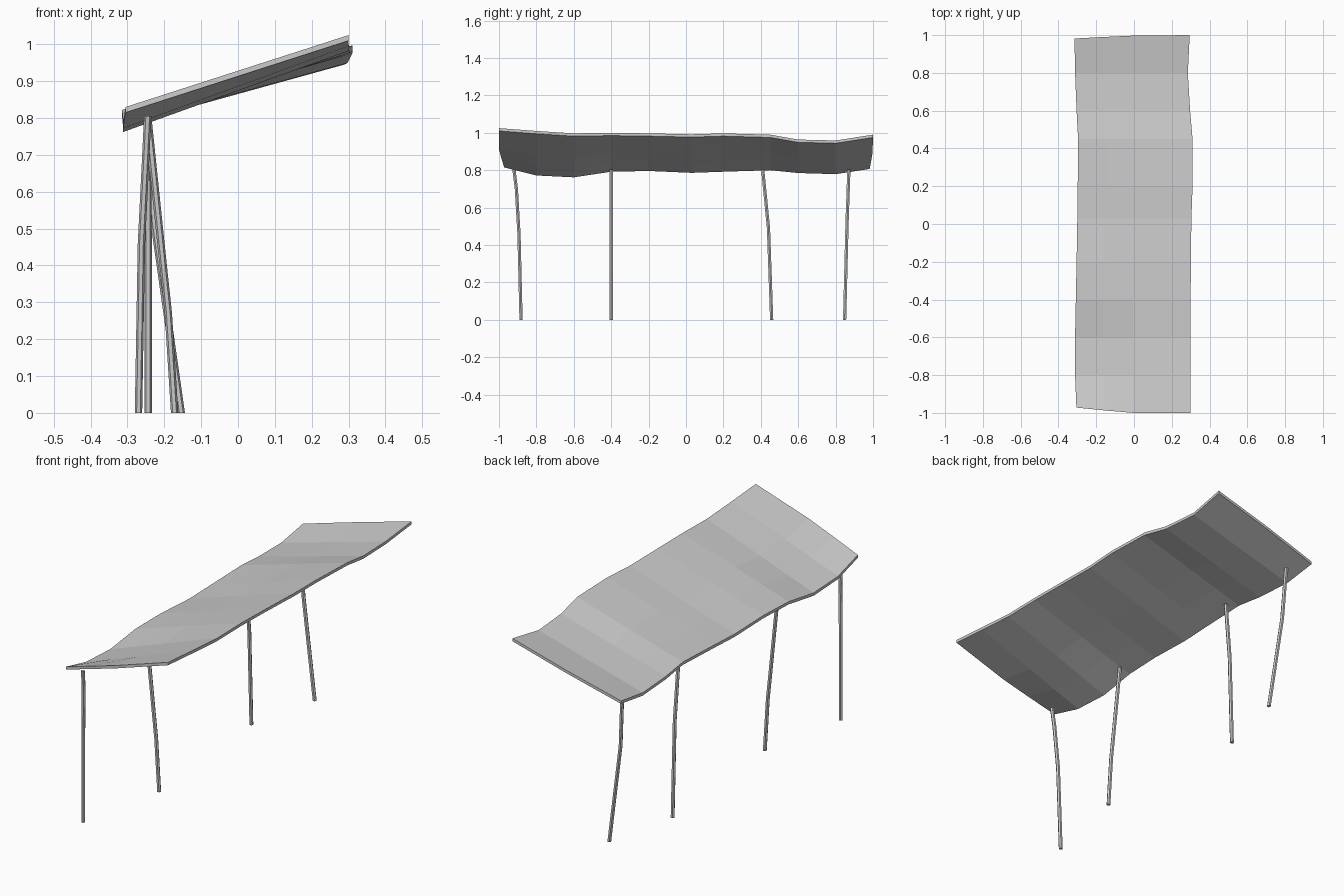
import bpy, bmesh, math
from mathutils import Vector

if "Cube" in bpy.data.objects:
    bpy.data.objects.remove(bpy.data.objects["Cube"])

THICK = 0.015


def make_object(name, bm):
    bmesh.ops.recalc_face_normals(bm, faces=bm.faces)
    mesh = bpy.data.meshes.new(name)
    bm.to_mesh(mesh)
    bm.free()
    obj = bpy.data.objects.new(name, mesh)
    bpy.context.collection.objects.link(obj)
    return obj


# Canopy stations along y: (y, low edge x, low underside z, high edge x, high top z)
stations = [
    (-1.00, -0.305, 0.815, 0.300, 1.025),
    (-0.80, -0.312, 0.772, 0.300, 1.010),
    (-0.60, -0.312, 0.762, 0.300, 0.997),
    (-0.40, -0.308, 0.792, 0.300, 1.000),
    (-0.20, -0.304, 0.796, 0.301, 0.997),
    (0.03, -0.300, 0.786, 0.304, 0.992),
    (0.20, -0.298, 0.792, 0.310, 0.997),
    (0.45, -0.296, 0.800, 0.310, 0.990),
    (0.60, -0.304, 0.785, 0.297, 0.964),
    (0.80, -0.312, 0.779, 0.285, 0.959),
    (1.00, -0.315, 0.807, 0.295, 0.990),
]
# Across the sheet: (fraction, inset of the front end, inset of the back end)
columns = [(0, 0.028, 0.018), (0.25, 0.013, 0.010), (0.5, 0, 0.003), (1, 0, 0)]

bm = bmesh.new()
top, bottom = [], []
for y, xl, zl, xh, zh in stations:
    row_t, row_b = [], []
    for u, front, back in columns:
        yy = y + front if y == -1 else y - back if y == 1 else y
        x = xl + (xh - xl) * u
        z = zl + THICK + (zh - zl - THICK) * u
        row_t.append(bm.verts.new((x, yy, z)))
        row_b.append(bm.verts.new((x, yy, z - THICK)))
    top.append(row_t)
    bottom.append(row_b)

# Upper and lower skins
for skin in (top, bottom):
    for a, b in zip(skin, skin[1:]):
        for k in range(len(columns) - 1):
            bm.faces.new((a[k], a[k + 1], b[k + 1], b[k]))
# Rim
loops = [[r[0] for r in s] + s[-1][1:] + [r[-1] for r in s[-2::-1]] + s[0][-2:0:-1]
         for s in (top, bottom)]
n = len(loops[0])
for i in range(n):
    j = (i + 1) % n
    bm.faces.new((loops[0][i], loops[0][j], loops[1][j], loops[1][i]))
make_object("canopy", bm)


def post(name, path, radius=0.01, sides=6):
    """Low-poly bent pole with level rings along the path."""
    bm = bmesh.new()
    rings = []
    for p in path:
        rings.append([bm.verts.new(Vector(p) + Vector((
            radius * math.cos(math.tau * i / sides),
            radius * math.sin(math.tau * i / sides), 0))) for i in range(sides)])
    for a, b in zip(rings, rings[1:]):
        for i in range(sides):
            j = (i + 1) % sides
            bm.faces.new((a[i], a[j], b[j], b[i]))
    bm.faces.new(rings[0])
    bm.faces.new(rings[-1])
    make_object(name, bm)


# Crooked posts under the low edge
post("front_post", [(-0.270, -0.882, 0), (-0.262, -0.893, 0.46),
                    (-0.250, -0.907, 0.70), (-0.245, -0.920, 0.805)])
post("front_middle_post", [(-0.172, -0.4, 0), (-0.189, -0.4, 0.27),
                           (-0.205, -0.4, 0.42), (-0.245, -0.4, 0.805)])
post("back_middle_post", [(-0.244, 0.458, 0), (-0.244, 0.441, 0.49),
                          (-0.245, 0.410, 0.805)])
post("back_post", [(-0.154, 0.848, 0), (-0.228, 0.861, 0.52),
                   (-0.245, 0.871, 0.805)])
